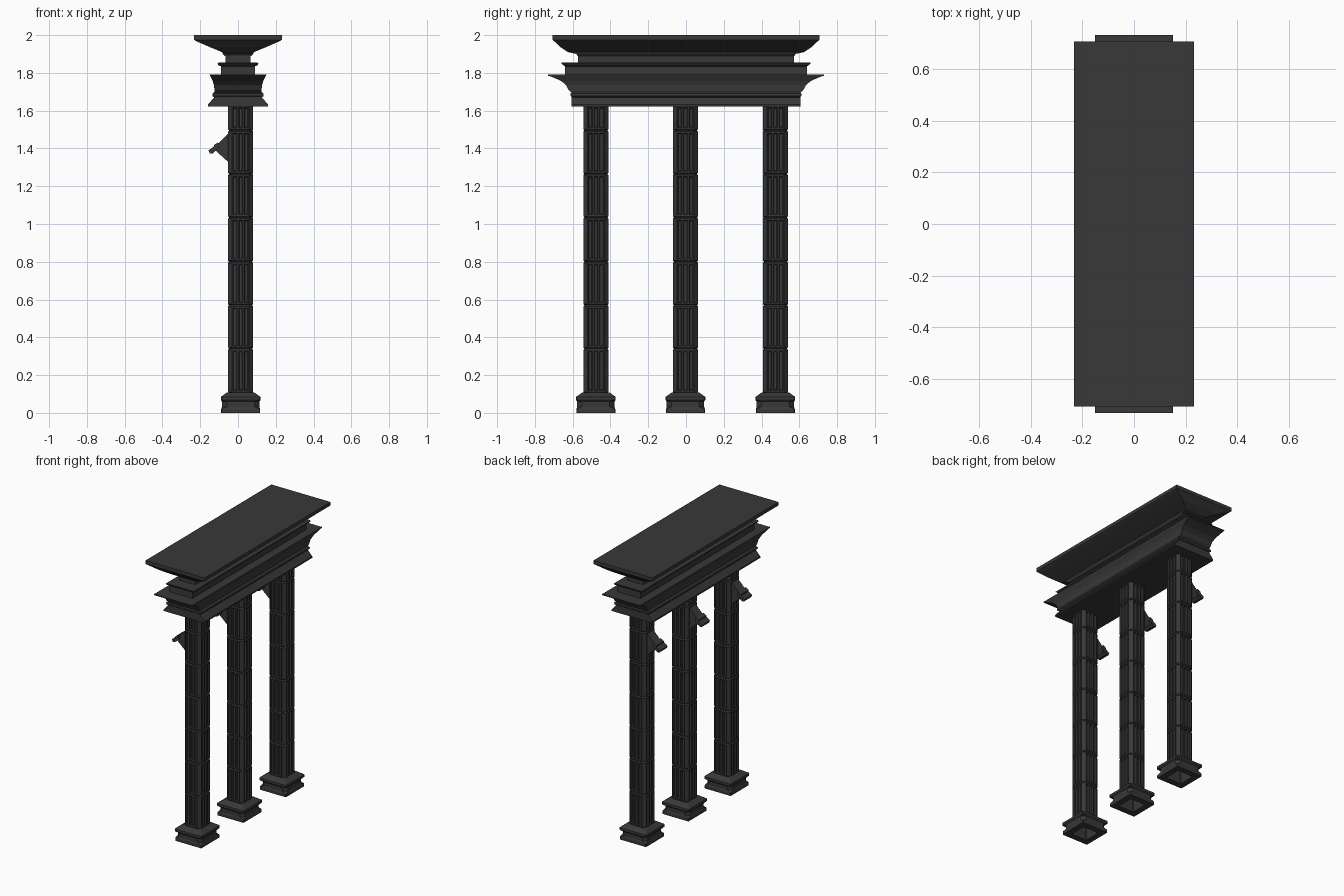
import bpy, bmesh

if "Cube" in bpy.data.objects:
    bpy.data.objects.remove(bpy.data.objects["Cube"])

mat = bpy.data.materials.new("dark_stone")
mat.diffuse_color = (0.04, 0.04, 0.04, 1)
mat.use_nodes = True
mat.node_tree.nodes["Principled BSDF"].inputs["Base Color"].default_value = mat.diffuse_color


def finish(name, bm):
    bmesh.ops.recalc_face_normals(bm, faces=bm.faces)
    me = bpy.data.meshes.new(name)
    bm.to_mesh(me)
    bm.free()
    ob = bpy.data.objects.new(name, me)
    bpy.context.collection.objects.link(ob)
    me.materials.append(mat)
    return ob


def loft(name, rings, cap=True):
    """Skin a list of equal-length closed rings of 3D points."""
    bm = bmesh.new()
    rows = [[bm.verts.new(p) for p in r] for r in rings]
    n = len(rows[0])
    for a, b in zip(rows, rows[1:]):
        for i in range(n):
            j = (i + 1) % n
            bm.faces.new((a[i], a[j], b[j], b[i]))
    if cap:
        bm.faces.new(rows[0])
        bm.faces.new(rows[-1])
    return finish(name, bm)


def rect(hx, hy, z):
    return [(-hx, -hy, z), (hx, -hy, z), (hx, hy, z), (-hx, hy, z)]


def four_sides(side, z, cx, cy):
    """Repeat a one-side outline (along, out) around four sides."""
    pts = []
    for c, s in ((1, 0), (0, 1), (-1, 0), (0, -1)):
        pts += [(cx + t * c + o * s, cy + t * s - o * c, z) for t, o in side]
    return pts


def octagon(h, c, z, cx, cy):
    return four_sides([(-h + c, h), (h - c, h)], z, cx, cy)


def fluted(h, depth, z, cx, cy):
    k = h - 0.021
    side = [(-k, h)]
    for m in (-0.03, 0, 0.03):
        side += [(m - 0.011, h), (m - 0.007, h - depth),
                 (m + 0.007, h - depth), (m + 0.011, h)]
    side.append((k, h))
    return four_sides(side, z, cx, cy)


# Entablature: stacked mouldings (half x, half y, z)
mouldings = {
    "top_cornice": [(.07, .575, 1.89), (.08, .58, 1.9), (.085, .625, 1.91),
                    (.15, .665, 1.937), (.215, .695, 1.965),
                    (.232, .706, 1.975), (.232, .706, 2.0)],
    "neck": [(.065, .572, 1.85), (.065, .572, 1.895)],
    "thin_ledge": [(.09, .64, 1.835), (.105, .65, 1.841), (.108, .66, 1.85), (.1, .66, 1.855)],
    "frieze": [(.09, .64, 1.78), (.09, .64, 1.84)],
    "flared_moulding": [(.125, .605, 1.695), (.125, .622, 1.71), (.127, .635, 1.735),
                        (.134, .66, 1.757), (.146, .715, 1.781), (.148, .73, 1.785),
                        (.15, .73, 1.791)],
    "bead": [(.125, .6, 1.67), (.136, .61, 1.678), (.136, .612, 1.69), (.125, .6, 1.7)],
    "architrave": [(.16, .605, 1.622), (.16, .605, 1.632), (.122, .605, 1.675)],
}
for name, prof in mouldings.items():
    loft(name, [rect(*p) for p in prof])

CX = 0.014
joints = [.105, .34, .57, .80, 1.035, 1.265, 1.495, 1.63]
for n, cy in enumerate((-.477, -.003, .473)):
    # Fluted shaft made of drums with grooved joints
    rings = []
    for lo, hi in zip(joints, joints[1:]):
        for z, h, d in ((lo, .061, 0), (lo + .006, .0665, 0), (lo + .014, .0665, 0),
                        (lo + .018, .0665, .01), (hi - .018, .0665, .01),
                        (hi - .014, .0665, 0), (hi - .006, .0665, 0)):
            rings.append(fluted(h, d, z, CX, cy))
    rings.append(fluted(.0665, 0, 1.63, CX, cy))
    loft(f"column_shaft_{n}", rings)

    # Base with a cut-corner waist, hollow underneath
    base = [(.06, .005, .1), (.06, .005, 0), (.103, .003, 0), (.103, .003, .02),
            (.099, .026, .032), (.099, .026, .06), (.105, .004, .068),
            (.105, .004, .085), (.072, .012, .108), (.06, .012, .108)]
    loft(f"column_base_{n}", [octagon(h, c, z, CX, cy) for h, c, z in base], cap=False)

    # Side bracket: wedge plus tilted end plate
    def prism(name, prof, w):
        loft(name, [[(x, cy + s * w, z) for x, z in prof] for s in (-1, 1)])
    prism(f"bracket_{n}", [(-.045, 1.487), (-.115, 1.415), (-.118, 1.388), (-.045, 1.322)], .035)
    prism(f"bracket_plate_{n}", [(-.105, 1.432), (-.128, 1.418), (-.128, 1.41), (-.156, 1.39),
                                 (-.15, 1.374), (-.134, 1.374), (-.1, 1.402)], .043)
